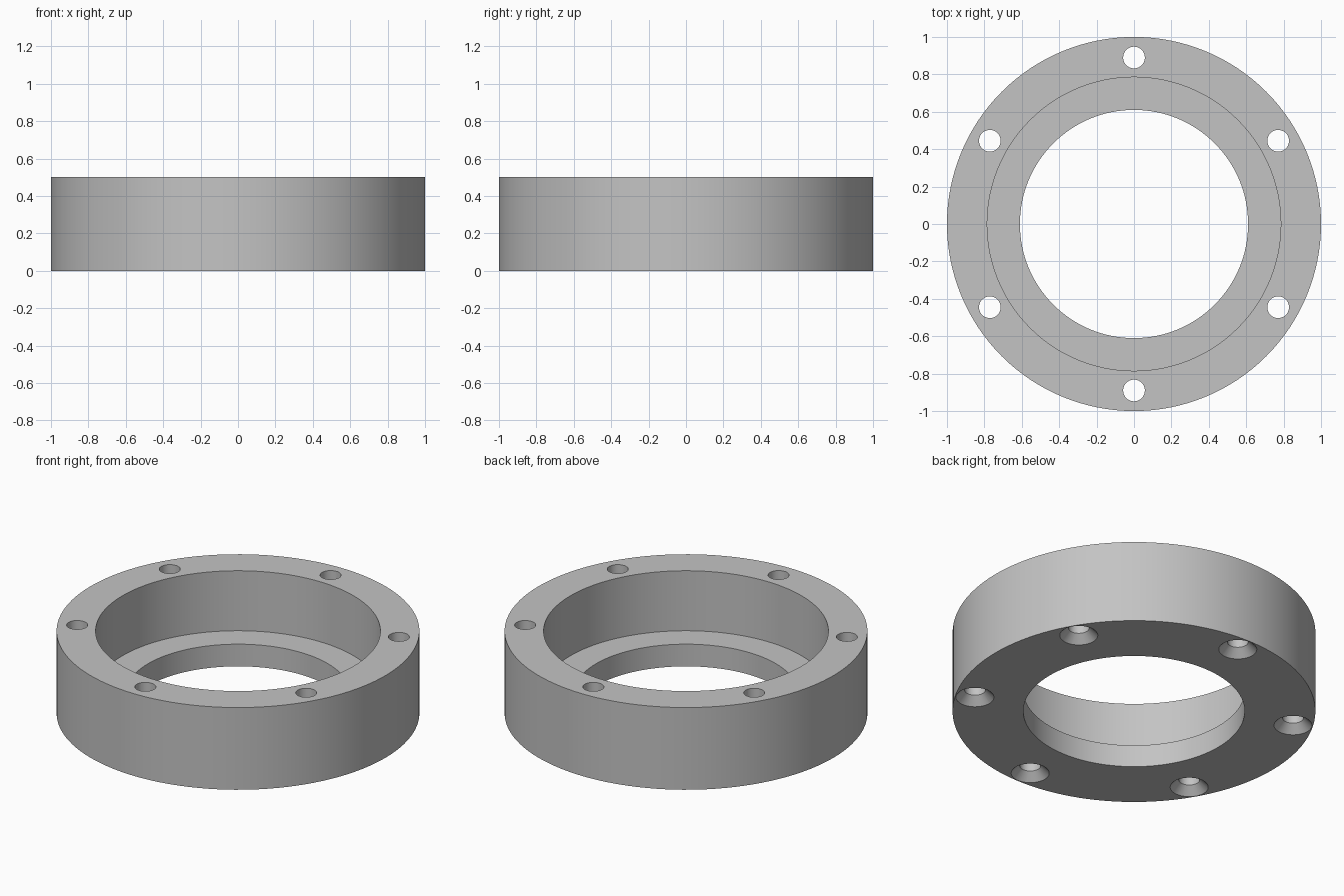
import bpy, math
from mathutils import Matrix, Vector
import bmesh

cube = bpy.data.objects.get("Cube")
if cube:
    bpy.data.objects.remove(cube, do_unlink=True)

HEIGHT = 0.5
OUTER_R, SEAT_R, BORE_R = 1.0, 0.785, 0.61
LEDGE_Z = 0.135
BOLT_CIRCLE, HOLE_R, SINK_R = 0.89, 0.058, 0.105
OVER = 0.02  # cutter overshoot beyond the faces


def lathe(bm, profile, segments, centre=(0, 0)):
    """Revolve a closed (radius, z) profile about a vertical axis."""
    rings = []
    for i in range(segments):
        a = 2 * math.pi * i / segments
        rings.append([bm.verts.new((centre[0] + r * math.cos(a),
                                    centre[1] + r * math.sin(a), z))
                      for r, z in profile])
    n = len(profile)
    for i in range(segments):
        a, b = rings[i], rings[(i + 1) % segments]
        for j in range(n):
            k = (j + 1) % n
            if profile[j][0] > 0 or profile[k][0] > 0:
                bm.faces.new((a[j], b[j], b[k], a[k]))
    bmesh.ops.remove_doubles(bm, verts=bm.verts, dist=1e-5)
    bmesh.ops.recalc_face_normals(bm, faces=bm.faces)


def make_object(name, bm):
    mesh = bpy.data.meshes.new(name)
    bm.to_mesh(mesh)
    bm.free()
    obj = bpy.data.objects.new(name, mesh)
    bpy.context.collection.objects.link(obj)
    return obj


# Plain grey metal
grey = bpy.data.materials.new("grey_metal")
grey.use_nodes = True
colour = (0.55, 0.55, 0.55, 1)
grey.diffuse_color = colour
grey.node_tree.nodes["Principled BSDF"].inputs["Base Color"].default_value = colour

# Stepped ring body
bm = bmesh.new()
lathe(bm, [(BORE_R, 0), (OUTER_R, 0), (OUTER_R, HEIGHT), (SEAT_R, HEIGHT),
           (SEAT_R, LEDGE_Z), (BORE_R, LEDGE_Z)], 128)
ring = make_object("flange_ring", bm)
ring.data.materials.append(grey)

# Six through holes, countersunk from below
bm = bmesh.new()
for i in range(6):
    a = math.radians(90 + 60 * i)
    lathe(bm, [(0, -OVER), (SINK_R + OVER, -OVER), (HOLE_R, SINK_R - HOLE_R),
               (HOLE_R, HEIGHT + OVER), (0, HEIGHT + OVER)], 40,
          (BOLT_CIRCLE * math.cos(a), BOLT_CIRCLE * math.sin(a)))
cutter = make_object("hole_cutter", bm)
cutter.data.materials.append(grey)
cutter.hide_render = True

bpy.ops.object.select_all(action="DESELECT")
bpy.context.view_layer.objects.active = ring
ring.select_set(True)
cut = ring.modifiers.new("bolt_holes", "BOOLEAN")
cut.operation = "DIFFERENCE"
cut.solver = "EXACT"
cut.object = cutter
bpy.ops.object.modifier_apply(modifier=cut.name)
bpy.data.objects.remove(cutter, do_unlink=True)

# Smooth walls with crisp rims
bpy.ops.object.shade_smooth_by_angle(angle=math.radians(30))
